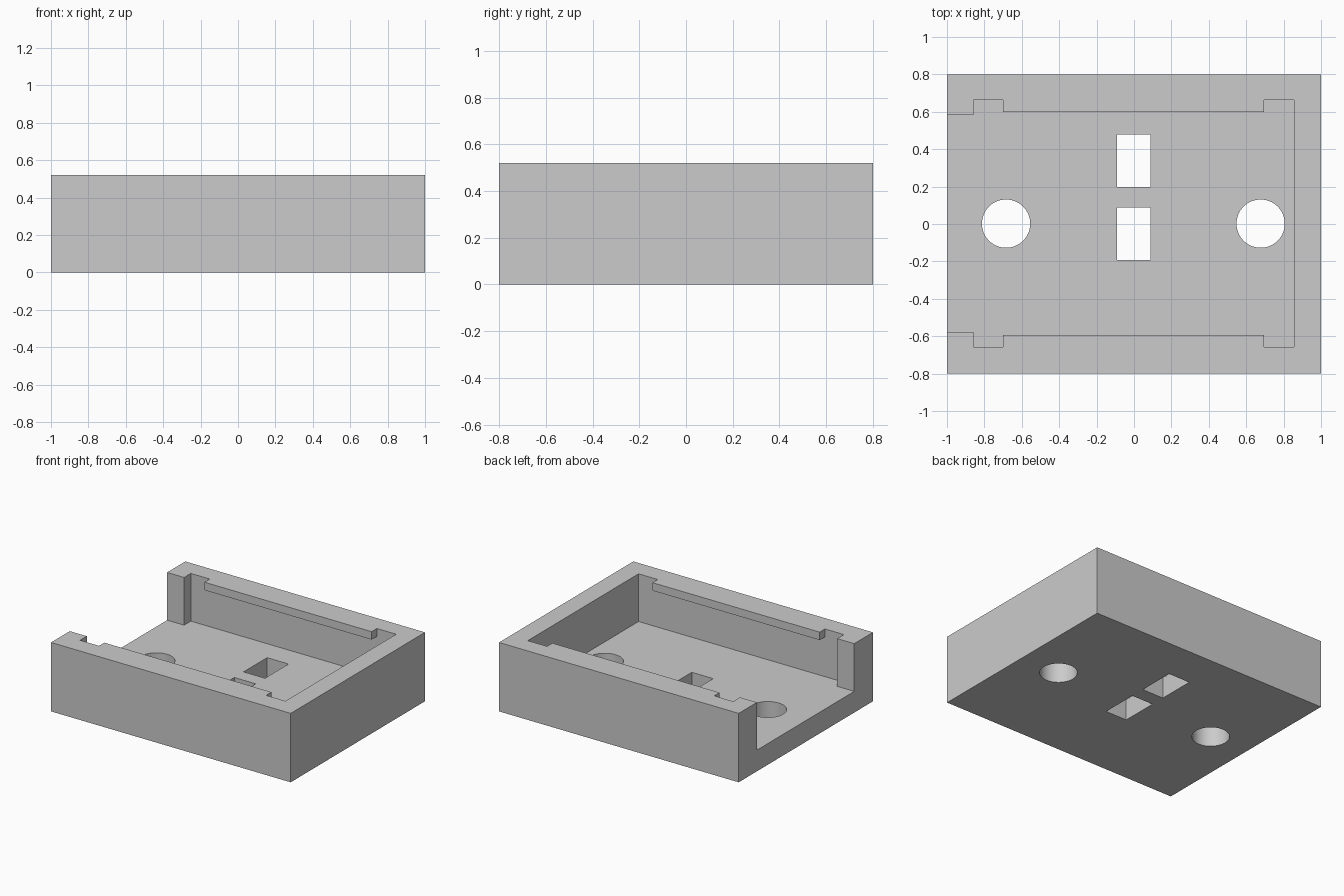
import bpy
import bmesh
import math

if "Cube" in bpy.data.objects:
    bpy.data.objects.remove(bpy.data.objects["Cube"])

TOP, FLOOR = 0.52, 0.16      # rim height and floor thickness
LIP = 0.06                   # lip height
SHIFT = 0.003                # cavity offset towards the back

grey = bpy.data.materials.new("plain grey")
grey.use_nodes = True
grey.diffuse_color = (0.6, 0.6, 0.6, 1)
grey.node_tree.nodes["Principled BSDF"].inputs["Base Color"].default_value = (0.6, 0.6, 0.6, 1)


def prism(name, outline, z0, z1):
    """Extrude a counter-clockwise outline from z0 up to z1."""
    bm = bmesh.new()
    face = bm.faces.new([bm.verts.new((x, y, z0)) for x, y in outline])
    top = bmesh.ops.extrude_face_region(bm, geom=[face])["geom"]
    moved = [v for v in top if isinstance(v, bmesh.types.BMVert)]
    bmesh.ops.translate(bm, vec=(0, 0, z1 - z0), verts=moved)
    bmesh.ops.recalc_face_normals(bm, faces=bm.faces)
    mesh = bpy.data.meshes.new(name)
    bm.to_mesh(mesh)
    bm.free()
    mesh.materials.append(grey)
    obj = bpy.data.objects.new(name, mesh)
    bpy.context.collection.objects.link(obj)
    return obj


def rect(x0, x1, y0, y1):
    return [(x0, y0), (x1, y0), (x1, y1), (x0, y1)]


def circle(cx, cy, r, n=64):
    return [(cx + r * math.cos(i * math.tau / n), cy + r * math.sin(i * math.tau / n))
            for i in range(n)]


# Tray body
body = prism("tray_body", rect(-1, 1, -0.8, 0.8), 0, TOP)

# Cavity that narrows between two posts and runs out through one end
half = [(-1.1, -0.58), (-0.858, -0.58), (-0.858, -0.66), (0.856, -0.66)]
cavity = half + [(x, -y) for x, y in reversed(half)]
cavity = [(x, y + SHIFT) for x, y in cavity]
cutters = [prism("cavity_cutter", cavity, FLOOR, TOP + 0.2)]

# Screw holes and cable slots through the floor
for cx in (-0.684, 0.677):
    cutters.append(prism("screw_hole_cutter", circle(cx, 0.002, 0.129), -0.1, 0.3))
for y0 in (0.198, -0.193):
    cutters.append(prism("slot_cutter", rect(-0.092, 0.087, y0, y0 + 0.28), -0.1, 0.3))

for cutter in cutters:
    mod = body.modifiers.new(cutter.name, "BOOLEAN")
    mod.operation = "DIFFERENCE"
    mod.solver = "EXACT"
    mod.object = cutter

# Bake the cuts, then drop the cutters
bpy.context.view_layer.update()
depsgraph = bpy.context.evaluated_depsgraph_get()
cut_mesh = bpy.data.meshes.new_from_object(body.evaluated_get(depsgraph))
body.modifiers.clear()
body.data = cut_mesh
for cutter in cutters:
    bpy.data.objects.remove(cutter)

# Smooth only the round holes
bpy.ops.object.select_all(action="DESELECT")
body.select_set(True)
bpy.context.view_layer.objects.active = body
bpy.ops.object.shade_smooth_by_angle(angle=math.radians(30))

# Retaining lips along the top of both long walls
for name, side in (("back_lip", 1), ("front_lip", -1)):
    y0, y1 = sorted((side * 0.597 + SHIFT, side * 0.66 + SHIFT))
    prism(name, rect(-0.70, 0.695, y0, y1), TOP - LIP, TOP)
